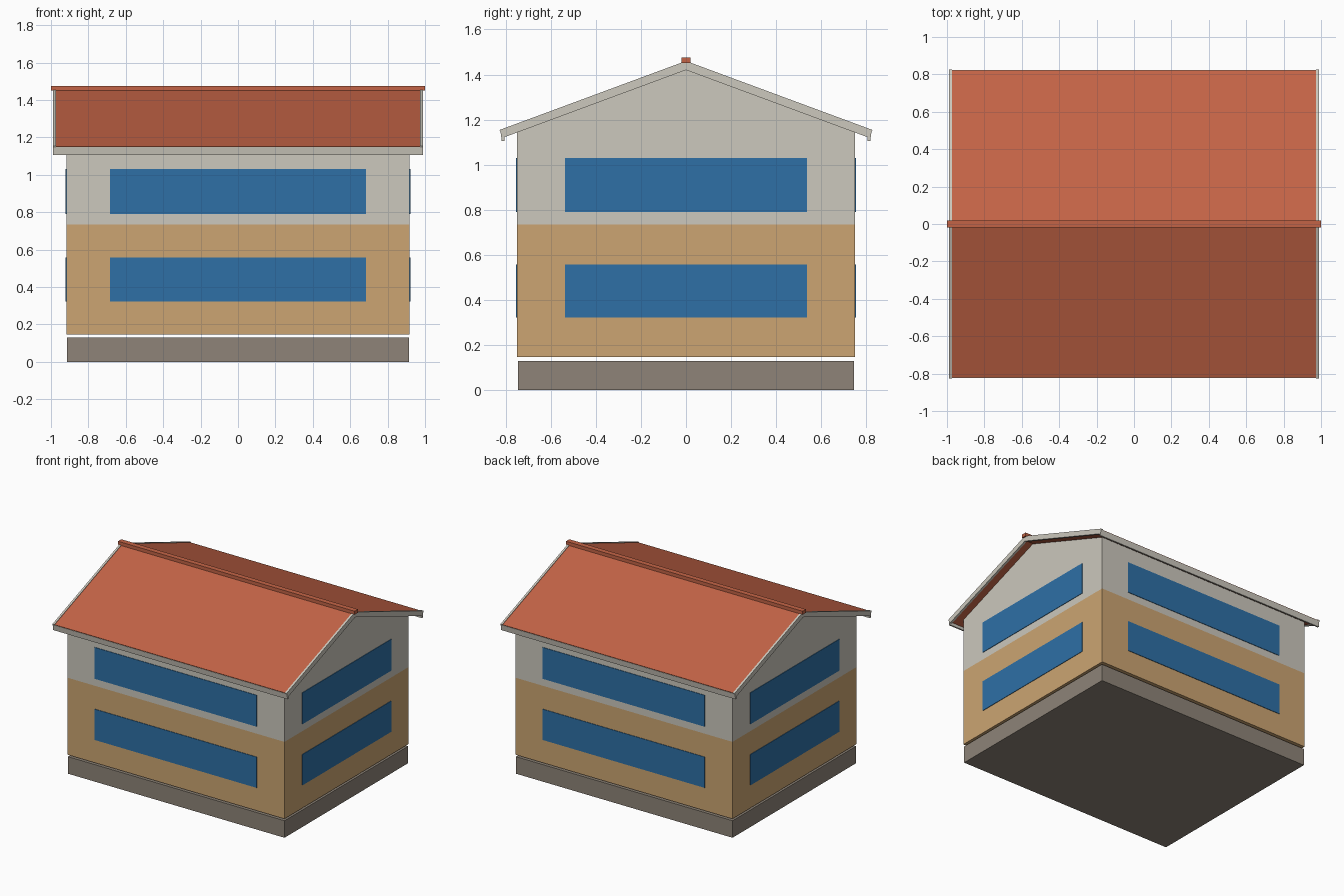
import bpy, bmesh
from mathutils import Vector

if "Cube" in bpy.data.objects:
    bpy.data.objects.remove(bpy.data.objects["Cube"], do_unlink=True)


def material(name, rgb):
    linear = [((c / 255 + 0.055) / 1.055) ** 2.4 for c in rgb] + [1]
    m = bpy.data.materials.new(name)
    m.use_nodes = True
    m.diffuse_color = linear
    m.node_tree.nodes["Principled BSDF"].inputs["Base Color"].default_value = linear
    return m


PALE = material("pale plaster", (204, 200, 189))
TAN = material("tan cladding", (204, 165, 114))
STONE = material("brown stone", (142, 132, 120))
BLUE = material("blue glass", (46, 112, 166))
RED = material("red tile", (196, 100, 70))

HALF_X, HALF_Y = 0.918, 0.75      # outer wall faces
RIDGE_Z, SLOPE = 1.46, 0.37       # roof line


def finish(bm, name, *mats):
    bmesh.ops.recalc_face_normals(bm, faces=bm.faces)
    mesh = bpy.data.meshes.new(name)
    bm.to_mesh(mesh)
    bm.free()
    for m in mats:
        mesh.materials.append(m)
    obj = bpy.data.objects.new(name, mesh)
    bpy.context.collection.objects.link(obj)
    return obj


def box(name, low, high, mat):
    bm = bmesh.new()
    low, high = Vector(low), Vector(high)
    bmesh.ops.create_cube(bm, size=1)
    for v in bm.verts:
        v.co = (low + high) / 2 + v.co * (high - low)
    return finish(bm, name, mat)


def prism(profile, x0, x1):
    """Extrude a (y, z) outline along x."""
    bm = bmesh.new()
    face = bm.faces.new([bm.verts.new((x0, y, z)) for y, z in profile])
    new = bmesh.ops.extrude_face_region(bm, geom=[face])["geom"]
    bmesh.ops.translate(bm, vec=(x1 - x0, 0, 0),
                        verts=[g for g in new if isinstance(g, bmesh.types.BMVert)])
    return bm


def chevron(reach, drop, depth):
    """Roof cross-section with ends cut square to the slope."""
    def line(y, d):
        return RIDGE_Z - d - SLOPE * abs(y)
    inner = reach - depth * SLOPE
    top = [(y, line(y, drop)) for y in (-reach, 0, reach)]
    under = [(y, line(y, drop + depth)) for y in (inner, 0, -inner)]
    return top + under


# Foundation, set off from the walls by a narrow gap
box("foundation", (-0.915, -0.745, 0), (0.915, 0.745, 0.13), STONE)

# Gabled walls, tan below and pale above
eave_z = RIDGE_Z - 0.037 - SLOPE * HALF_Y
bm = prism([(-HALF_Y, 0.147), (HALF_Y, 0.147), (HALF_Y, eave_z),
            (0, RIDGE_Z - 0.037), (-HALF_Y, eave_z)], -HALF_X, HALF_X)
bmesh.ops.bisect_plane(bm, geom=bm.verts[:] + bm.edges[:] + bm.faces[:],
                       plane_co=(0, 0, 0.735), plane_no=(0, 0, 1))
for f in bm.faces:
    f.material_index = int(f.calc_center_median().z < 0.735)
finish(bm, "walls", PALE, TAN)

# Window bands on all four sides, two storeys
for storey, z0, z1 in (("lower", 0.323, 0.558), ("upper", 0.79, 1.03)):
    for side, s in (("front", -1), ("back", 1)):
        y0, y1 = sorted((s * (HALF_Y - 0.004), s * (HALF_Y + 0.004)))
        box(f"{storey}_{side}_window", (-0.685, y0, z0), (0.685, y1, z1), BLUE)
    for side, s in (("right", -1), ("left", 1)):
        x0, x1 = sorted((s * (HALF_X - 0.004), s * (HALF_X + 0.004)))
        box(f"{storey}_{side}_window", (x0, -0.537, z0), (x1, 0.537, z1), BLUE)

# Roof slab and ridge cap
finish(prism(chevron(0.822, 0.004, 0.03), -0.976, 0.976), "roof", RED)
box("ridge_cap", (-1, -0.02, 1.45), (1, 0.02, 1.476), RED)

# Verge boards along the gables
for side, s in (("right", -1), ("left", 1)):
    finish(prism(chevron(0.827, 0, 0.04), s * 0.974, s * 0.99),
           f"{side}_verge_board", PALE)

# Fascia boards under the eaves
for side, s in (("front", -1), ("back", 1)):
    fascia = [(s * 0.806, 1.105), (s * 0.817, 1.105), (s * 0.823, 1.148), (s * 0.806, 1.148)]
    finish(prism(fascia, -0.99, 0.99), f"{side}_fascia", PALE)
